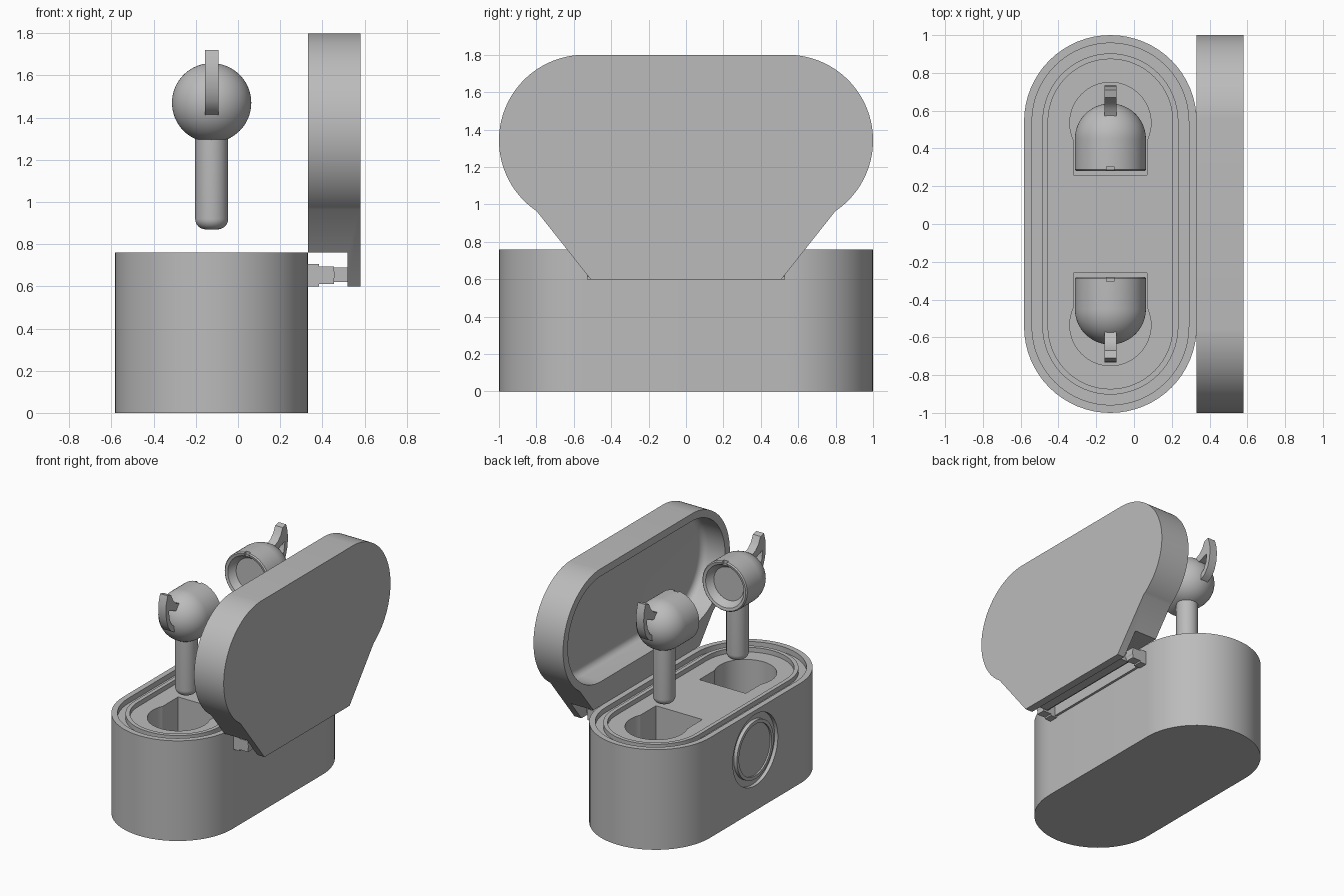
import bpy, bmesh
from math import sin, cos, pi, radians

if "Cube" in bpy.data.objects:
    bpy.data.objects.remove(bpy.data.objects["Cube"])

grey = bpy.data.materials.new("plain grey")
grey.use_nodes = True
grey.diffuse_color = (0.5, 0.5, 0.5, 1)
grey.node_tree.nodes["Principled BSDF"].inputs["Base Color"].default_value = (0.5, 0.5, 0.5, 1)

CX = -0.125      # centre line of the case
R = 0.457        # end radius of the case
HALF = 0.543     # half length of the straight sides
LID_Z = 1.343    # centre height of the open lid


def finish(name, bm):
    bmesh.ops.remove_doubles(bm, verts=bm.verts, dist=1e-5)
    bmesh.ops.recalc_face_normals(bm, faces=bm.faces)
    mesh = bpy.data.meshes.new(name)
    bm.to_mesh(mesh)
    bm.free()
    mesh.materials.append(grey)
    obj = bpy.data.objects.new(name, mesh)
    bpy.context.collection.objects.link(obj)
    return obj


def stadium(r, half, n=32):
    """Rounded-end outline, long along its first axis; a circle if half is 0."""
    pts = []
    for side in (1, -1):
        for i in range(n + 1):
            t = -pi / 2 + pi * i / n
            pts.append((side * (half + r * cos(t)), side * r * sin(t)))
    return pts


def loft(name, rings, half, place):
    """Skin a stack of (radius, height) outlines and cap both ends."""
    bm = bmesh.new()
    loops = [[bm.verts.new(place(a, b, h)) for a, b in stadium(r, half)] for r, h in rings]
    for low, high in zip(loops, loops[1:]):
        for i in range(len(low)):
            j = (i + 1) % len(low)
            bm.faces.new((low[i], low[j], high[j], high[i]))
    for (r, h), loop in ((rings[0], loops[0]), (rings[-1], loops[-1])):
        if r > 0:
            bm.faces.new(loop)
    return finish(name, bm)


def slab(name, outline, x0, x1):
    """Extrude a (y, z) outline from x0 to x1."""
    bm = bmesh.new()
    face = bm.faces.new([bm.verts.new((x0, y, z)) for y, z in outline])
    new = bmesh.ops.extrude_face_region(bm, geom=[face])["geom"]
    verts = [v for v in new if isinstance(v, bmesh.types.BMVert)]
    bmesh.ops.translate(bm, verts=verts, vec=(x1 - x0, 0, 0))
    return finish(name, bm)


def box(name, x0, x1, y0, y1, z0, z1):
    return slab(name, [(y0, z0), (y1, z0), (y1, z1), (y0, z1)], x0, x1)


def cut(obj, cutter):
    mod = obj.modifiers.new("cut", 'BOOLEAN')
    mod.operation, mod.solver, mod.object = 'DIFFERENCE', 'EXACT', cutter
    cutter.hide_render = True
    bpy.context.view_layer.update()
    bpy.context.view_layer.objects.active = obj
    bpy.ops.object.modifier_apply(modifier=mod.name)
    bpy.data.objects.remove(cutter)


def smooth(obj):
    bpy.ops.object.select_all(action='DESELECT')
    obj.select_set(True)
    bpy.context.view_layer.objects.active = obj
    bpy.ops.object.shade_smooth_by_angle(angle=radians(30))


def upright(x, y):
    return lambda a, b, h: (x + b, y + a, h)


# Case with a stepped rim around the tray
case = loft("case", [(R, 0), (R, 0.76), (0.415, 0.76), (0.415, 0.72), (0.36, 0.72),
                     (0.36, 0.755), (0.33, 0.755), (0.33, 0.72)], HALF, upright(CX, 0))

# Pockets: round well plus a square well towards the middle
for s in (1, -1):
    cut(case, loft("well_cutter", [(0.215, 0.25), (0.215, 0.9)], 0, upright(CX, s * 0.535)))
    y0, y1 = sorted((s * 0.26, s * 0.5))
    cut(case, box("square_cutter", CX - 0.195, CX + 0.195, y0, y1, 0.25, 0.9))

# Round groove on the side away from the lid
badge = lambda a, b, h: (h, a, 0.46 + b)
groove = loft("groove_cutter", [(0.27, -0.7), (0.27, -0.555)], 0, badge)
cut(groove, loft("groove_core", [(0.22, -0.8), (0.22, -0.5)], 0, badge))
cut(case, groove)
cut(case, loft("dial_cutter", [(0.195, -0.7), (0.195, -0.57)], 0, badge))
smooth(case)

# Lid: rounded top narrowing to a hinge flap
arc = [(HALF + R * cos(radians(t)), LID_Z + R * sin(radians(t))) for t in range(-56, 91, 3)]
right = [(0.51, 0.6)] + arc
lid = slab("lid", right + [(-y, z) for y, z in reversed(right)], 0.332, 0.58)
fillet = [(0.35 + 0.05 * cos(i * pi / 12), 0.475 + 0.05 * sin(i * pi / 12)) for i in range(7)]
cut(lid, loft("cavity_cutter", [(0.4, 0.2)] + fillet, HALF,
              lambda a, b, h: (h, a, LID_Z + b)))
cut(lid, box("flap_cutter", 0.2, 0.52, -1, 1, 0.4, 0.76))
smooth(lid)

# Hinge between case and flap
box("hinge_rail", 0.325, 0.35, -0.53, 0.53, 0.61, 0.7)
box("hinge_arm", 0.43, 0.525, -0.45, 0.45, 0.62, 0.69)
smooth(loft("hinge_rod", [(0.03, -0.53), (0.03, 0.53)], 0,
            lambda a, b, h: (0.43 + a, h, 0.655 + b)))
for s, side in ((1, "back"), (-1, "front")):
    y0, y1 = sorted((s * 0.46, s * 0.53))
    box(side + "_hinge_lug", 0.325, 0.385, y0, y1, 0.6, 0.705)
    box(side + "_hinge_knuckle", 0.38, 0.455, y0, y1, 0.612, 0.695)

# Earbuds floating above their pockets
BZ, BR, BY = 1.47, 0.188, 0.45
for s, side in ((1, "back"), (-1, "front")):
    dome = [(BR * cos(i * pi / 32), BY + BR * sin(i * pi / 32)) for i in range(16)] + [(0, BY + BR)]
    face = [(0.105, 0.335), (0.125, 0.335), (0.145, 0.315), (0.16, 0.285), (0.18, 0.28), (BR, 0.288)]
    body = loft(side + "_earbud", face + dome, 0,
                lambda a, b, h: (CX + a, s * h, BZ + b))
    y0, y1 = sorted((s * 0.2, s * 0.305))
    cut(body, box("notch_cutter", CX - 0.02, CX + 0.02, y0, y1, BZ + 0.16, BZ + 0.3))
    smooth(body)

    # Stem with a rounded tip
    tip = [(0.028 + 0.05 * sin(i * pi / 16), 0.92 - 0.05 * cos(i * pi / 16)) for i in range(9)]
    smooth(loft(side + "_stem", tip + [(0.078, 1.4)], 0, upright(CX, s * 0.44)))

    # Ear hook: curved band with an upper web, leaving a window
    band = [(0.57, 1.415), (0.62, 1.41), (0.67, 1.435), (0.705, 1.48), (0.725, 1.54),
            (0.732, 1.6), (0.728, 1.66), (0.71, 1.72), (0.67, 1.71), (0.69, 1.65),
            (0.695, 1.59), (0.685, 1.53), (0.66, 1.48), (0.62, 1.45), (0.57, 1.45)]
    web = [(0.54, 1.56), (0.62, 1.57), (0.7, 1.6), (0.7, 1.7), (0.67, 1.71),
           (0.645, 1.66), (0.61, 1.625), (0.56, 1.605)]
    for name, outline in (("_ear_hook", band), ("_ear_hook_web", web)):
        smooth(slab(side + name, [(s * y, z) for y, z in outline], CX - 0.032, CX + 0.032))
